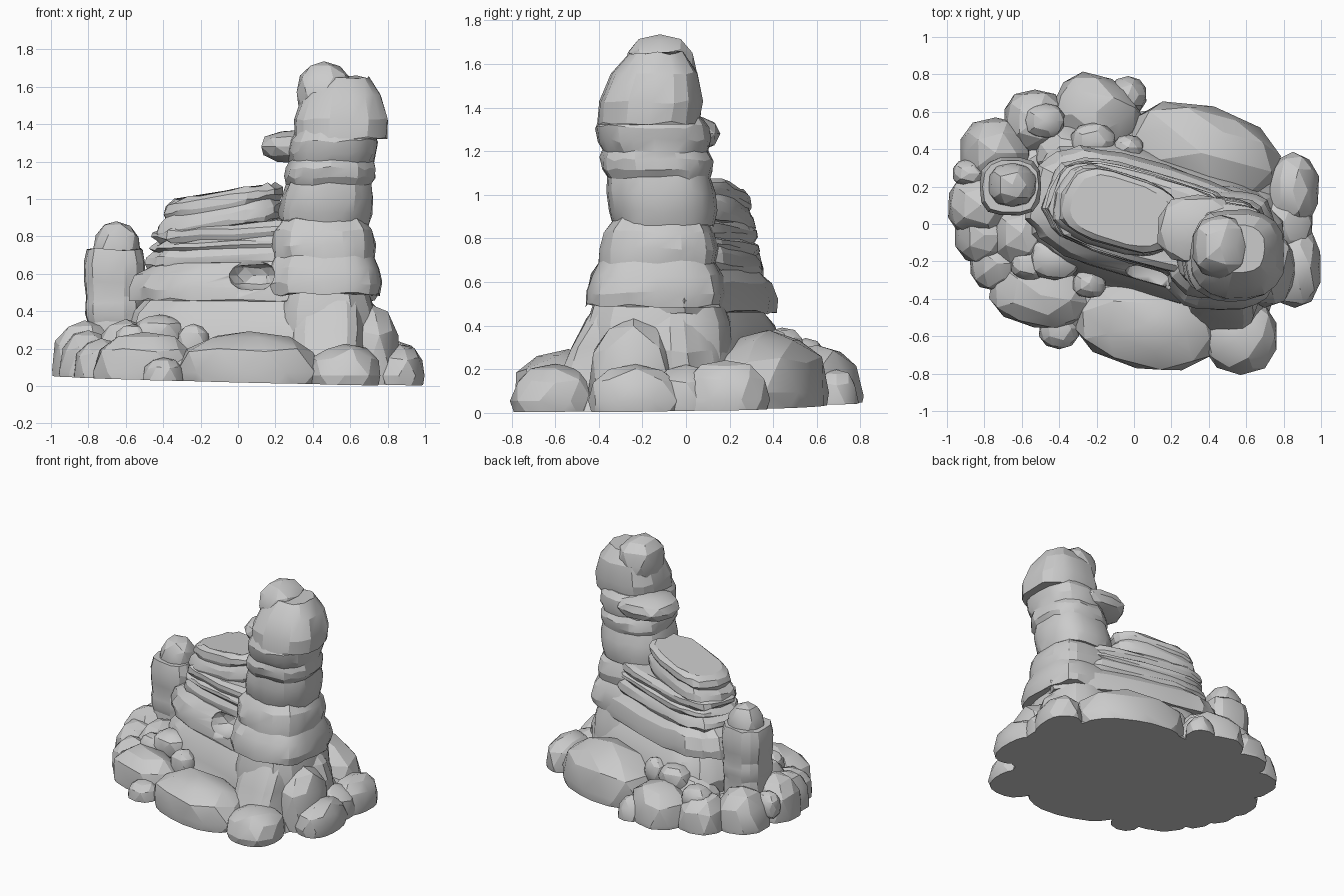
import bpy, bmesh, math, random
from mathutils import Vector, Matrix

random.seed(7)
if "Cube" in bpy.data.objects:
    bpy.data.objects.remove(bpy.data.objects["Cube"])

grey = (.6, .6, .6, 1)
stone = bpy.data.materials.new("grey_stone")
stone.use_nodes = True
stone.diffuse_color = grey
stone.node_tree.nodes["Principled BSDF"].inputs["Base Color"].default_value = grey

OUTCROP_TURN = -17
GROUND_POINT = Vector((0, 0, .03))
GROUND_NORMAL = Vector((.022, -.015, 1)).normalized()


def signed_power(value, power):
    return math.copysign(abs(value) ** power, value)


def vary(amount):
    return random.uniform(-amount, amount)


def finish(name, bm):
    """Trim to the slightly tilted ground plane, then make the object."""
    cut = bmesh.ops.bisect_plane(
        bm, geom=bm.verts[:] + bm.edges[:] + bm.faces[:],
        plane_co=GROUND_POINT, plane_no=GROUND_NORMAL, clear_inner=True)
    rim = [e for e in cut["geom_cut"] if isinstance(e, bmesh.types.BMEdge)]
    if rim:
        bmesh.ops.edgeloop_fill(bm, edges=rim)
    bmesh.ops.recalc_face_normals(bm, faces=bm.faces[:])
    mesh = bpy.data.meshes.new(name)
    bm.to_mesh(mesh)
    bm.free()
    mesh.materials.append(stone)
    obj = bpy.data.objects.new(name, mesh)
    bpy.context.collection.objects.link(obj)
    bpy.ops.object.select_all(action="DESELECT")
    obj.select_set(True)
    bpy.context.view_layer.objects.active = obj
    bpy.ops.object.shade_smooth_by_angle(angle=math.radians(20))
    return obj


def strata(name, bottom, top, heights, turn=0, slope=0, pinch=.06, power=.6, sides=22):
    """Stacked layers bulging between pinched seams at the given heights.
    bottom and top are (centre x, centre y, half length, half width)."""
    bm = bmesh.new()
    spin = Matrix.Rotation(math.radians(turn), 3, "Z")
    wobble = [1 + vary(.025) for _ in range(sides)]

    # Each layer has a narrow seam and a full belly
    rings = []
    for low, high in zip(heights, heights[1:]):
        step = high - low
        rings += [(low, 1 - pinch), (low + step * .3, 1), (low + step * .7, 1)]
    rings.append((heights[-1], 1 - pinch * 2))

    loops = []
    for z, scale in rings:
        rise = (z - heights[0]) / (heights[-1] - heights[0])
        x, y, length, width = Vector(bottom).lerp(Vector(top), rise)
        loop = []
        for i, bump in enumerate(wobble):
            angle = math.tau * i / sides
            reach = scale * (bump + vary(.02))
            p = spin @ Vector((signed_power(math.cos(angle), power) * length * reach,
                               signed_power(math.sin(angle), power) * width * reach, 0))
            loop.append(bm.verts.new((x + p.x, y + p.y, z + slope * p.x + vary(.01))))
        loops.append(loop)

    for low, high in zip(loops, loops[1:]):
        for i in range(sides):
            bm.faces.new((low[i - 1], low[i], high[i], high[i - 1]))
    bm.faces.new(loops[0][::-1])
    bm.faces.new(loops[-1])
    return finish(name, bm)


def boulder(name, x, y, top, length, width=None, turn=0, height=None):
    """Blocky, slightly irregular rounded stone given by half sizes and its top."""
    width = width or length
    height = height or top * .75
    bm = bmesh.new()
    bmesh.ops.create_icosphere(bm, subdivisions=2, radius=1)
    spin = Matrix.Rotation(math.radians(turn), 3, "Z")
    centre = Vector((x, y, top - height))
    for v in bm.verts:
        blocky = Vector([signed_power(c, .87) for c in v.co])
        size = Vector((length, width, height)) * (1.01 + vary(.03))
        v.co = centre + spin @ (blocky * size)
    return finish(name, bm)


# Low ground mass that the boulders sit in
strata("ground_mass", (0, .02, .9, .66), (0, 0, .8, .55), [-.1, .18], power=.8, sides=32)

# Outcrop: flaring foot, overhanging ledge, middle ledges and sloping top slab
strata("outcrop_foot", (.1, 0, .78, .5), (.1, 0, .62, .29), [-.1, .2, .48],
       turn=OUTCROP_TURN, pinch=.04, sides=32)
ledge = strata("overhanging_ledge", (.08, .01, .69, .33), (.09, .01, .6, .27), [.46, .66],
               turn=OUTCROP_TURN, sides=32)
strata("middle_ledges", (.05, .03, .54, .26), (.04, .03, .48, .23),
       [.64, .74, .79, .87], turn=OUTCROP_TURN, slope=.05, sides=28)
strata("top_slab", (-.1, .07, .34, .21), (-.07, .07, .3, .18), [.84, .95, 1.04],
       turn=OUTCROP_TURN, slope=.17)

# Tower: stem, flared skirt, shaft, tapering head, cap and side ledge
strata("tower_stem", (.46, -.12, .29, .35), (.46, -.13, .25, .32), [.1, .55], power=.7)
skirt = strata("tower_skirt", (.46, -.14, .32, .34), (.45, -.12, .26, .24),
               [.49, .69, .89], power=.7, sides=24)
strata("tower_shaft", (.46, -.1, .25, .24), (.52, -.16, .23, .26),
       [.86, 1.08, 1.2, 1.36], power=.72, sides=24)
strata("tower_head", (.55, -.17, .28, .27), (.56, -.13, .18, .17), [1.33, 1.65],
       pinch=.12, power=.8, sides=18)
boulder("tower_cap", .46, -.12, 1.73, .15, .17, height=.16)
boulder("tower_side_ledge", .34, -.03, 1.37, .22, .19, height=.09)
strata("front_buttress", (.48, -.5, .22, .22), (.5, -.22, .18, .18), [-.1, .2, .52],
       turn=OUTCROP_TURN, sides=14)

# Hollow worn into the front face
hollow = boulder("hollow_cutter", .08, -.28, .67, .13, height=.08)
hollow.hide_render = True
for rock in (ledge, skirt):
    cut = rock.modifiers.new("hollow", "BOOLEAN")
    cut.object = hollow
    cut.solver = "EXACT"
    bpy.context.view_layer.objects.active = rock
    bpy.ops.object.modifier_apply(modifier=cut.name)
bpy.data.objects.remove(hollow)

# Small pillar
strata("small_pillar", (-.66, .2, .15, .15), (-.66, .2, .17, .16), [.1, .34, .48, .73],
       power=.75, sides=14)
boulder("small_pillar_cap", -.65, .21, .88, .13, .12, height=.17)

# Long boulders leaning around the foot
boulder("front_long_boulder", .06, -.54, .29, .39, .24, turn=-12)
boulder("back_large_boulder", .36, .38, .37, .42, .25, turn=-15)
boulder("back_right_boulder", -.2, .6, .31, .24, .19, turn=-25)
boulder("front_right_long_boulder", -.5, -.38, .29, .28, .18, turn=-10)
boulder("inner_back_boulder", -.3, .36, .34, .25, .17, turn=-20)
boulder("left_tall_boulder", .7, -.24, .43, .17, .21)
boulder("left_low_boulder", .86, -.23, .22, .14, .22)
boulder("left_back_boulder", .85, .18, .24, .14, .2)

# Rounder boulders: x, y, top, half size
for side, x, y, top, size in [
    ("front_left_corner", .57, -.6, .22, .2),
    ("left_middle", .8, 0, .22, .16),
    ("back_small", -.03, .69, .2, .1),
    ("back_right_corner", -.53, .55, .3, .17),
    ("right_back", -.74, .38, .33, .19),
    ("right_outer", -.82, .1, .35, .18),
    ("right_middle", -.8, -.06, .3, .16),
    ("right_front", -.73, -.21, .25, .15),
    ("front_right_small", -.4, -.56, .15, .11),
    ("right_inner", -.6, -.05, .36, .18),
]:
    boulder(side + "_boulder", x, y, top, size)

# Small stones resting on the boulders
for place, x, y, top, size in [
    ("front_upper", -.42, -.18, .38, .14),
    ("front_lower", -.24, -.32, .33, .09),
    ("front_outer", -.56, -.22, .33, .1),
    ("back_upper", -.22, .44, .39, .12),
    ("back_inner", -.03, .41, .38, .08),
    ("back_outer", -.48, .55, .34, .11),
    ("right_outer", -.88, .27, .29, .09),
]:
    boulder(place + "_resting_stone", x, y, top, size, size * .85, height=.1)
